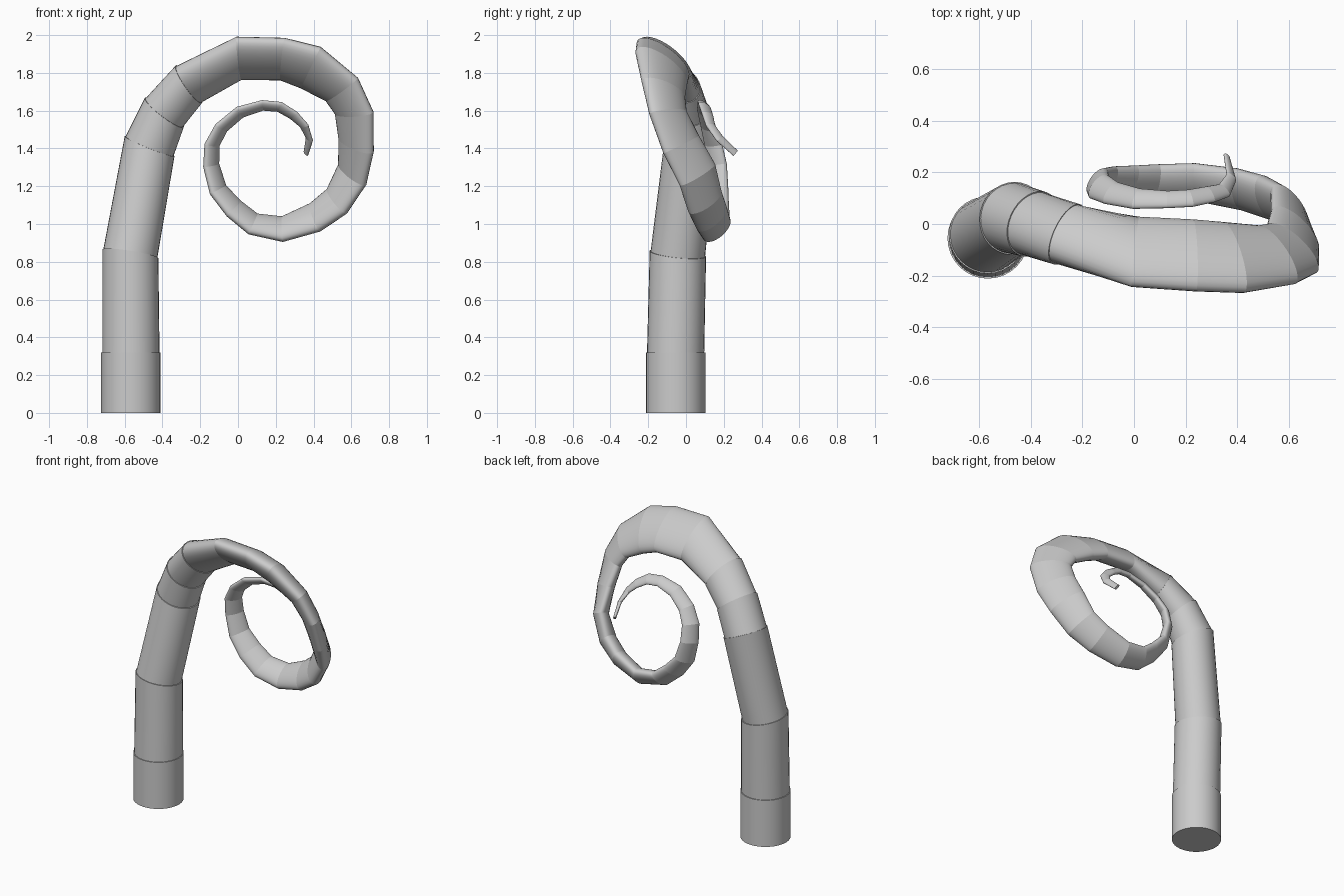
import bpy, bmesh, math
from mathutils import Vector

if "Cube" in bpy.data.objects:
    bpy.data.objects.remove(bpy.data.objects["Cube"])

SIDES = 32

# tentacle spine: centre x, y, z and radius of each joint
spine = [
    (-.567, -.055, 0, .157), (-.567, -.055, .32, .157), (-.57, -.043, .843, .150),
    (-.468, .022, 1.412, .142), (-.39, 0, 1.59, .129), (-.26, -.04, 1.74, .121),
    (.005, -.108, 1.877, .115), (.235, -.122, 1.873, .113), (.385, -.13, 1.828, .122),
    (.55, -.12, 1.712, .105), (.615, -.095, 1.588, .100), (.625, -.025, 1.42, .095),
    (.605, .06, 1.262, .088), (.523, .1, 1.12, .083), (.408, .135, 1.035, .079),
    (.235, .163, .973, .068), (.08, .16, 1.0, .060), (-.02, .16, 1.08, .056),
    (-.105, .165, 1.18, .049), (-.142, .165, 1.31, .043), (-.137, .145, 1.42, .040),
    (-.088, .12, 1.51, .036), (.01, .098, 1.592, .033), (.13, .095, 1.628, .028),
    (.22, .1, 1.62, .028), (.295, .115, 1.575, .026), (.35, .13, 1.52, .022),
    (.378, .18, 1.45, .018), (.36, .262, 1.375, .014),
]
# front-to-back widening of the joints (1.2 along the inner curl)
widen = {6: 1.19, 7: 1.24, 8: 1.13, 9: 1.1, 10: 1.03, 11: 1.1, 12: 1.15, 13: 1.1, 14: 1.05, 15: 1.08}


def lean(i):
    """Skew of the flattened section: round trunk, slanted ribbon in the curl."""
    return {4: .12, 5: .35}.get(i, 0 if i < 4 else .72 if i < 13 else .6)


def make_tentacle():
    bm = bmesh.new()
    pts = [Vector(p[:3]) for p in spine]
    dirs = [(b - a).normalized() for a, b in zip(pts, pts[1:])]
    rings = []
    for i, p in enumerate(pts):
        w = .88 if i < 7 else .5
        t = (dirs[max(i - 1, 0)] * (1 - w) + dirs[min(i, len(dirs) - 1)] * w).normalized()
        if i < 2:
            t = Vector((0, 0, 1))
        v = (Vector((0, 1, 0)) - t * t.y).normalized()
        u = v.cross(t)
        r = spine[i][3]
        rv = r * widen.get(i, 1 if i < 6 else 1.2)
        skew = math.asin(lean(i))
        # lower joints have a small overlapping lip
        for s in ((1, .965) if 1 <= i <= 5 else (1,)):
            ring = []
            for k in range(SIDES):
                a = 2 * math.pi * k / SIDES
                ring.append(bm.verts.new(p + u * (r * s * math.cos(a))
                                         + v * (rv * s * math.sin(a + skew))))
            rings.append(ring)
    for a, b in zip(rings, rings[1:]):
        for k in range(SIDES):
            n = (k + 1) % SIDES
            bm.faces.new((a[k], a[n], b[n], b[k]))
    # flat ends
    bm.faces.new(rings[0])
    bm.faces.new(rings[-1])
    # smooth around, crisp at every joint
    for f in bm.faces:
        f.smooth = True
    for ring in rings:
        for k in range(SIDES):
            bm.edges.get((ring[k], ring[(k + 1) % SIDES])).smooth = False
    bmesh.ops.recalc_face_normals(bm, faces=bm.faces)
    mesh = bpy.data.meshes.new("curled_tentacle")
    bm.to_mesh(mesh)
    bm.free()
    obj = bpy.data.objects.new("curled_tentacle", mesh)
    bpy.context.collection.objects.link(obj)


make_tentacle()
